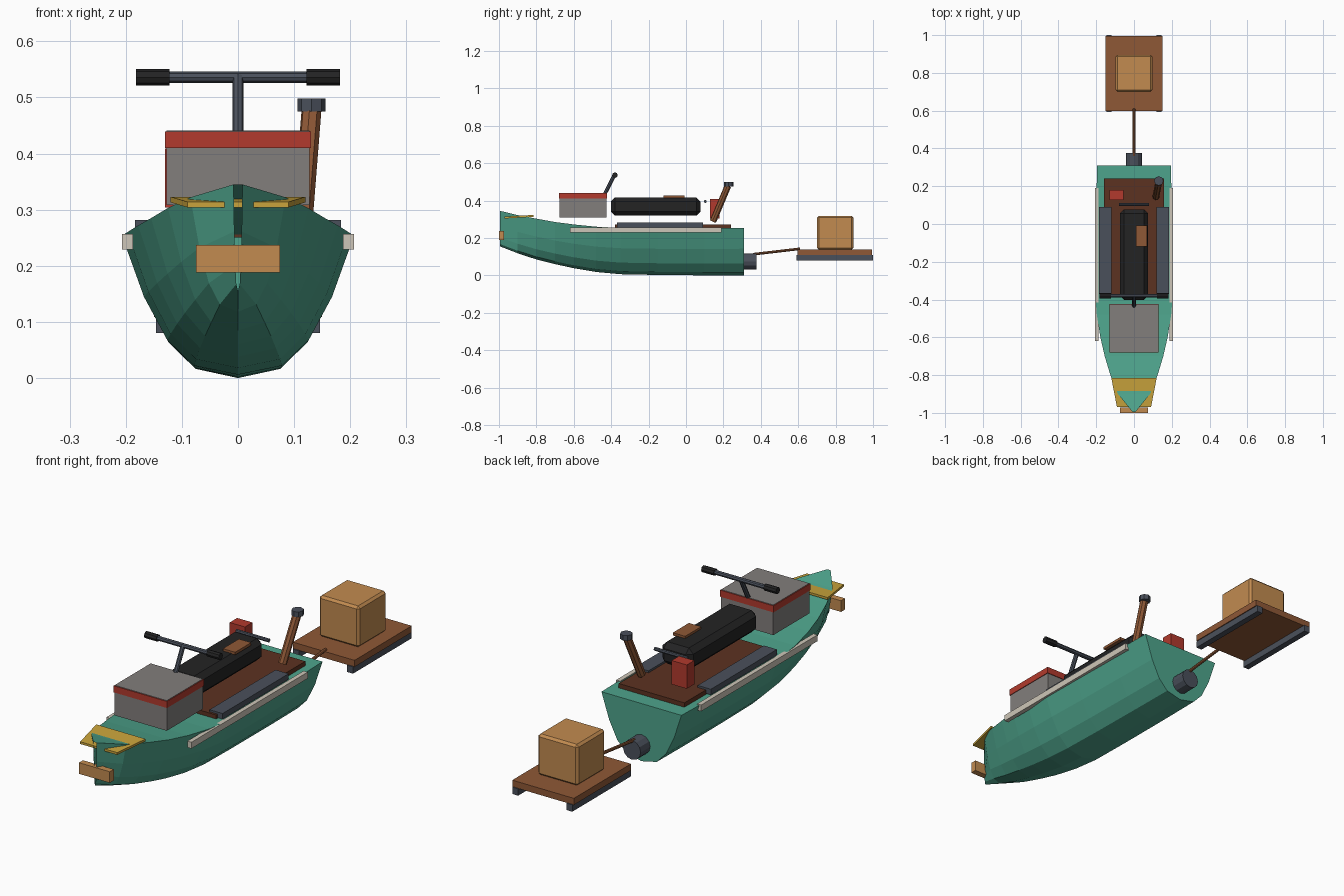
import bpy, bmesh
from mathutils import Vector

if "Cube" in bpy.data.objects:
    bpy.data.objects.remove(bpy.data.objects["Cube"])


def material(name, r, g, b):
    m = bpy.data.materials.new(name)
    m.diffuse_color = [((c / 255 + 0.055) / 1.055) ** 2.4 for c in (r, g, b)] + [1]
    m.use_nodes = True
    m.node_tree.nodes["Principled BSDF"].inputs["Base Color"].default_value = m.diffuse_color
    return m


TEAL = material("teal paint", 78, 164, 140)
DARK_BROWN = material("dark brown deck", 92, 50, 33)
BROWN = material("brown wood", 143, 88, 54)
TAN = material("tan crate", 194, 139, 80)
RED = material("red paint", 178, 58, 45)
GREY = material("grey metal", 130, 126, 124)
SLATE = material("slate metal", 74, 80, 91)
BLACK = material("black rubber", 35, 35, 36)
CREAM = material("cream rubber", 206, 198, 184)
YELLOW = material("yellow trim", 202, 164, 60)


def mesh_object(name, bm, mat):
    bmesh.ops.recalc_face_normals(bm, faces=bm.faces)
    me = bpy.data.meshes.new(name)
    bm.to_mesh(me)
    bm.free()
    me.materials.append(mat)
    ob = bpy.data.objects.new(name, me)
    bpy.context.collection.objects.link(ob)
    return ob


def box(name, mat, x, y, z, bevel=0):
    """Box from (min, max) ranges on each axis."""
    bm = bmesh.new()
    bmesh.ops.create_cube(bm, size=1)
    for v in bm.verts:
        v.co = [r[0] + (c + 0.5) * (r[1] - r[0]) for c, r in zip(v.co, (x, y, z))]
    if bevel:
        bmesh.ops.bevel(bm, geom=bm.edges[:], offset=bevel, segments=1, affect='EDGES')
    return mesh_object(name, bm, mat)


def rod(name, mat, a, b, r, sides=8):
    """Cylinder running from point a to point b."""
    a, b = Vector(a), Vector(b)
    bm = bmesh.new()
    bmesh.ops.create_cone(bm, cap_ends=True, segments=sides, radius1=r, radius2=r,
                          depth=(b - a).length)
    q = (b - a).to_track_quat('Z', 'Y')
    for v in bm.verts:
        v.co = q @ v.co + (a + b) / 2
    return mesh_object(name, bm, mat)


# Hull: stations of (y, half width, keel z, deck z) skinned with one section
stations = [(-0.995, 0.008, 0.155, 0.345), (-0.9, 0.085, 0.118, 0.322),
            (-0.8, 0.125, 0.085, 0.303), (-0.7, 0.155, 0.06, 0.285),
            (-0.6, 0.178, 0.038, 0.272), (-0.48, 0.197, 0.018, 0.26),
            (-0.35, 0.207, 0.006, 0.254), (-0.15, 0.204, 0.002, 0.252),
            (0.1, 0.2, 0, 0.253), (0.31, 0.195, 0, 0.254)]
half = [(1, 1), (0.81, 0.56), (0.61, 0.25), (0.38, 0.065)]
section = [(-x, t) for x, t in half] + [(0, 0)] + half[::-1]
bm = bmesh.new()
rings = [[bm.verts.new((x * w, y, k + t * (d - k))) for x, t in section]
         for y, w, k, d in stations]
for r0, r1 in zip(rings, rings[1:]):
    for i in range(len(section)):
        j = (i + 1) % len(section)
        bm.faces.new((r0[i], r0[j], r1[j], r1[i]))
bm.faces.new(rings[-1])  # transom; the narrow stem stays open
mesh_object("hull", bm, TEAL)

# Bow trim plate and bumper board
bm = bmesh.new()
low, high = [[bm.verts.new((x, y, z + dz)) for x, y, z in
              [(-0.09, -0.97, 0.304), (0.09, -0.97, 0.304),
               (0.12, -0.815, 0.313), (-0.12, -0.815, 0.313)]] for dz in (0, 0.01)]
bm.faces.new(low)
bm.faces.new(high)
for i in range(4):
    j = (i + 1) % 4
    bm.faces.new((low[i], low[j], high[j], high[i]))
mesh_object("bow_trim", bm, YELLOW)
box("bow_bumper", TAN, (-0.075, 0.075), (-1, -0.972), (0.188, 0.237))

# Deck, footboards and rub rails
box("deck", DARK_BROWN, (-0.16, 0.16), (-0.38, 0.24), (0.25, 0.273))
for side, s in (("left", -1), ("right", 1)):
    box("footboard_" + side, SLATE, sorted((s * 0.12, s * 0.184)), (-0.37, 0.09), (0.257, 0.282))
    box("rub_rail_" + side, CREAM, sorted((s * 0.187, s * 0.207)), (-0.62, 0.19), (0.229, 0.257))

# Front housing with red band
box("front_housing", GREY, (-0.127, 0.127), (-0.677, -0.426), (0.308, 0.441))
box("housing_band", RED, (-0.13, 0.13), (-0.68, -0.423), (0.41, 0.439))

# Seat, cushion patch and grab bar
box("seat", BLACK, (-0.075, 0.075), (-0.402, 0.078), (0.319, 0.416), 0.022)
box("seat_patch", BROWN, (0.01, 0.07), (-0.12, -0.008), (0.414, 0.426))
rod("grab_bar", SLATE, (-0.08, 0.103, 0.395), (0.08, 0.103, 0.395), 0.008)

# Steering
rod("steering_column", SLATE, (0, -0.437, 0.43), (0, -0.382, 0.537), 0.01)
rod("handlebar", SLATE, (-0.18, -0.38, 0.536), (0.18, -0.38, 0.536), 0.01)
for side, s in (("left", -1), ("right", 1)):
    rod("grip_" + side, BLACK, (s * 0.122, -0.38, 0.536), (s * 0.182, -0.38, 0.536), 0.015)

# Fuel can and snorkel
box("fuel_can", RED, (-0.13, -0.056), (0.128, 0.18), (0.304, 0.409))
rod("snorkel", BROWN, (0.116, 0.144, 0.288), (0.131, 0.224, 0.478), 0.018)
rod("snorkel_cap", SLATE, (0.131, 0.228, 0.475), (0.131, 0.228, 0.498), 0.025)

# Jet nozzle and tow bar
rod("jet_nozzle", SLATE, (0, 0.3, 0.075), (0, 0.377, 0.075), 0.043, 12)
rod("tow_bar", BROWN, (0, 0.36, 0.113), (0, 0.61, 0.142), 0.007)

# Trailer with runners and crate
box("trailer_bed", BROWN, (-0.15, 0.15), (0.597, 0.995), (0.109, 0.138))
for side, s in (("left", -1), ("right", 1)):
    box("runner_" + side, SLATE, sorted((s * 0.118, s * 0.146)), (0.592, 1.0), (0.08, 0.11))
box("crate", TAN, (-0.098, 0.098), (0.7, 0.896), (0.137, 0.318), 0.01)
